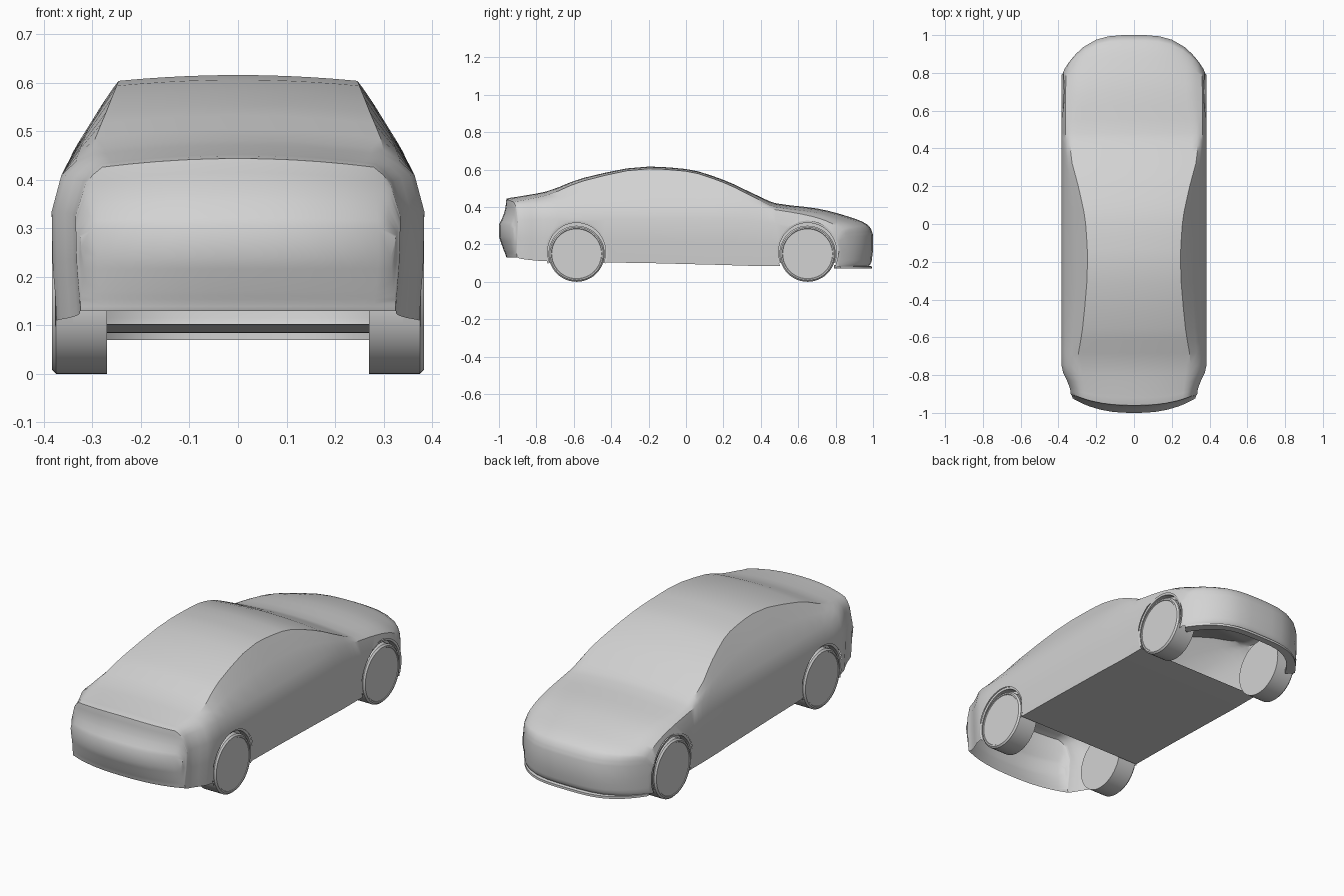
import bpy, bmesh, math
from mathutils import Vector

cube = bpy.data.objects.get("Cube")
if cube:
    bpy.data.objects.remove(cube, do_unlink=True)

paint = bpy.data.materials.new("light_grey")
GREY = (0.65, 0.65, 0.65, 1)
paint.use_nodes = True
paint.diffuse_color = GREY
paint.node_tree.nodes["Principled BSDF"].inputs["Base Color"].default_value = GREY

AXLES = (-0.585, 0.65)
ARCH_Z, ARCH_R = 0.16, 0.165
COLUMNS = (0, .2, .4, .6, .8, .92, 1)

# Stations: y, roof z, edge drop, roof edge x, shoulder z, half width, bottom z
STATIONS = [
    (-1.0, .305, .005, .29, .295, .325, .24),
    (-.975, .36, .01, .285, .34, .33, .17),
    (-.965, .40, .015, .28, .375, .335, .145),
    (-.96, .444, .018, .28, .39, .335, .13),
    (-.9, .455, .02, .285, .40, .342, .12),
    (-.75, .482, .02, .30, .41, .384, .11),
    (-.55, .555, .016, .272, .41, .384, .105),
    (-.2, .616, .012, .246, .41, .384, .1),
    (0, .603, .012, .256, .41, .384, .095),
    (.2, .545, .014, .295, .41, .384, .09),
    (.38, .462, .018, .335, .40, .383, .085),
    (.48, .42, .02, .33, .385, .383, .085),
    (.7, .392, .02, .30, .35, .382, .08),
    (.88, .345, .02, .30, .31, .38, .075),
    (.97, .306, .015, .32, .275, .375, .08),
    (.99, .28, .01, .33, .26, .372, .10),
    (1.0, .25, .01, .335, .235, .37, .17),
]


def add_object(name, bm):
    bmesh.ops.recalc_face_normals(bm, faces=bm.faces)
    mesh = bpy.data.meshes.new(name)
    bm.to_mesh(mesh)
    bm.free()
    obj = bpy.data.objects.new(name, mesh)
    bpy.context.collection.objects.link(obj)
    mesh.materials.append(paint)
    return obj


def smooth(obj, degrees=30):
    bpy.ops.object.select_all(action='DESELECT')
    obj.select_set(True)
    bpy.context.view_layer.objects.active = obj
    bpy.ops.object.shade_smooth_by_angle(angle=math.radians(degrees))


def refine(rows, steps):
    """Monotone smooth interpolation between the stations."""
    def slope(i, c):
        if i in (0, len(rows) - 1):
            j = max(i, 1)
            return (rows[j][c] - rows[j - 1][c]) / (rows[j][0] - rows[j - 1][0])
        a = (rows[i][c] - rows[i - 1][c]) / (rows[i][0] - rows[i - 1][0])
        b = (rows[i + 1][c] - rows[i][c]) / (rows[i + 1][0] - rows[i][0])
        return 2 * a * b / (a + b) if a * b > 0 else 0
    out = []
    for i in range(len(rows) - 1):
        p, q = rows[i], rows[i + 1]
        h = q[0] - p[0]
        for k in range(steps):
            t = k / steps
            row = [p[0] + h * t]
            for c in range(1, len(p)):
                row.append((2 * t**3 - 3 * t**2 + 1) * p[c] + (3 * t**2 - 2 * t**3) * q[c]
                           + h * ((t**3 - 2 * t**2 + t) * slope(i, c)
                                  + (t**3 - t**2) * slope(i + 1, c)))
            out.append(row)
    return out + [list(rows[-1])]


def bow(x, y):
    """Round the nose and tail in plan."""
    nose = max(0, (y - 0.5) / 0.5)
    tail = max(0, (-y - 0.7) / 0.3)
    return y - 0.2 * nose**2 * abs(x / 0.38)**3.3 + 0.08 * tail**2 * abs(x / 0.33)**2.5


def half_section(row):
    y, zt, drop, edge, zs, w, zb = row
    ws, ze = w - 0.02, zt - drop
    rise = zs - zb
    pts = [(edge * f, zt - drop * f**2) for f in COLUMNS]
    pts += [((edge + ws) / 2 + 0.002, (ze + zs) / 2 + 0.002), (ws, zs),
            (w, zb + .75 * rise), (w - .002, zb + .4 * rise), (w - .01, zb)]
    pts += [(edge * f, zb) for f in reversed(COLUMNS)]
    return [Vector((x, bow(x, y), z)) for x, z in pts]


# Body shell lofted through the stations
bm = bmesh.new()
rings = []
for row in refine(STATIONS, 3):
    half = half_section(row)
    left = [bm.verts.new(p) for p in half]
    right = [left[0]] + [bm.verts.new((-p.x, p.y, p.z)) for p in half[1:-1]] + [left[-1]]
    rings.append((left, right))
for a, b in zip(rings, rings[1:]):
    for side in (0, 1):
        for i in range(len(a[side]) - 1):
            bm.faces.new((a[side][i], a[side][i + 1], b[side][i + 1], b[side][i]))
last_col = len(COLUMNS) - 1
for ring in (rings[0], rings[-1]):
    for s in ring:
        for i in range(last_col):
            bm.faces.new((s[i], s[i + 1], s[-2 - i], s[-1 - i]))
        bm.faces.new(s[last_col:len(s) - last_col])
body = add_object("body_shell", bm)

# Wheel openings
for y in AXLES:
    bpy.ops.mesh.primitive_cylinder_add(vertices=64, radius=ARCH_R, depth=1.2,
                                        location=(0, y, ARCH_Z), rotation=(0, math.pi / 2, 0))
    cutter = bpy.context.object
    cutter.name = "wheel_opening_cutter"
    cutter.hide_render = True
    cutter.hide_set(True)
    cut = body.modifiers.new("wheel_opening", 'BOOLEAN')
    cut.operation, cut.solver, cut.object = 'DIFFERENCE', 'EXACT', cutter
bpy.context.view_layer.update()
mesh = bpy.data.meshes.new_from_object(body.evaluated_get(bpy.context.evaluated_depsgraph_get()))
body.modifiers.clear()
body.data = mesh
for obj in [o for o in bpy.data.objects if o.name.startswith("wheel_opening_cutter")]:
    bpy.data.objects.remove(obj, do_unlink=True)

# Leave the wheel wells and bumper undersides hollow, keep the floor
bm = bmesh.new()
bm.from_mesh(mesh)
bm.normal_update()


def is_open(face):
    c = face.calc_center_median()
    for y in AXLES:
        if abs(face.normal.x) < .5 and all(
                abs(math.hypot(v.co.y - y, v.co.z - ARCH_Z) - ARCH_R) < .003 for v in face.verts):
            return True
    return face.normal.z < -.7 and c.z < .2 and not AXLES[0] < c.y < AXLES[1]


bmesh.ops.delete(bm, geom=[f for f in bm.faces if is_open(f)], context='FACES')
bm.to_mesh(mesh)
bm.free()
smooth(body, 32)

# Lip under the front bumper
bm = bmesh.new()
last = None
for i in range(25):
    x = -0.36 + 0.03 * i
    y = bow(x, 1.0) - 0.006
    inset = Vector((-x * .1, -.035, 0))
    ring = []
    for off, z in ((0, .07), (0, .082), (1, .09), (1, .07)):
        ring.append(bm.verts.new(Vector((x, y, z)) + inset * off))
    if last:
        for k in range(4):
            bm.faces.new((last[k], last[k - 1], ring[k - 1], ring[k]))
    else:
        bm.faces.new(ring)
    last = ring
bm.faces.new(last)
smooth(add_object("front_lip", bm))


def lathe(name, x_sign, y, z, profile, start=0.0, end=2 * math.pi, steps=48):
    """Sweep an (x, radius) profile about the axle."""
    bm = bmesh.new()
    closed = end - start > 6.28
    count = steps if closed else steps + 1
    rows = []
    for i in range(count):
        a = start + (end - start) * i / steps
        rows.append([bm.verts.new((x_sign * x, y + r * math.cos(a), z + r * math.sin(a)))
                     for x, r in profile])
    for i in range(steps):
        a, b = rows[i], rows[(i + 1) % count]
        for k in range(len(profile) - 1):
            bm.faces.new((a[k], a[k + 1], b[k + 1], b[k]))
    if closed:
        bm.faces.new([r[0] for r in rows])
        bm.faces.new([r[-1] for r in rows])
    smooth(add_object(name, bm))


# Wheels, and arch lips with a shallow liner behind the tyre
for sign, side in ((1, "left"), (-1, "right")):
    for y, end in zip(AXLES, ("tail", "nose")):
        lathe(f"{side}_{end}_wheel", sign, y, 0.15,
              [(.27, .15), (.375, .15), (.383, .142), (.383, .135), (.38, .133)])
        lathe(f"{side}_{end}_arch_lip", sign, y, ARCH_Z,
              [(.377, ARCH_R + .002), (.375, .155), (.34, .155), (.34, .13)],
              math.radians(-22), math.radians(202), 32)
